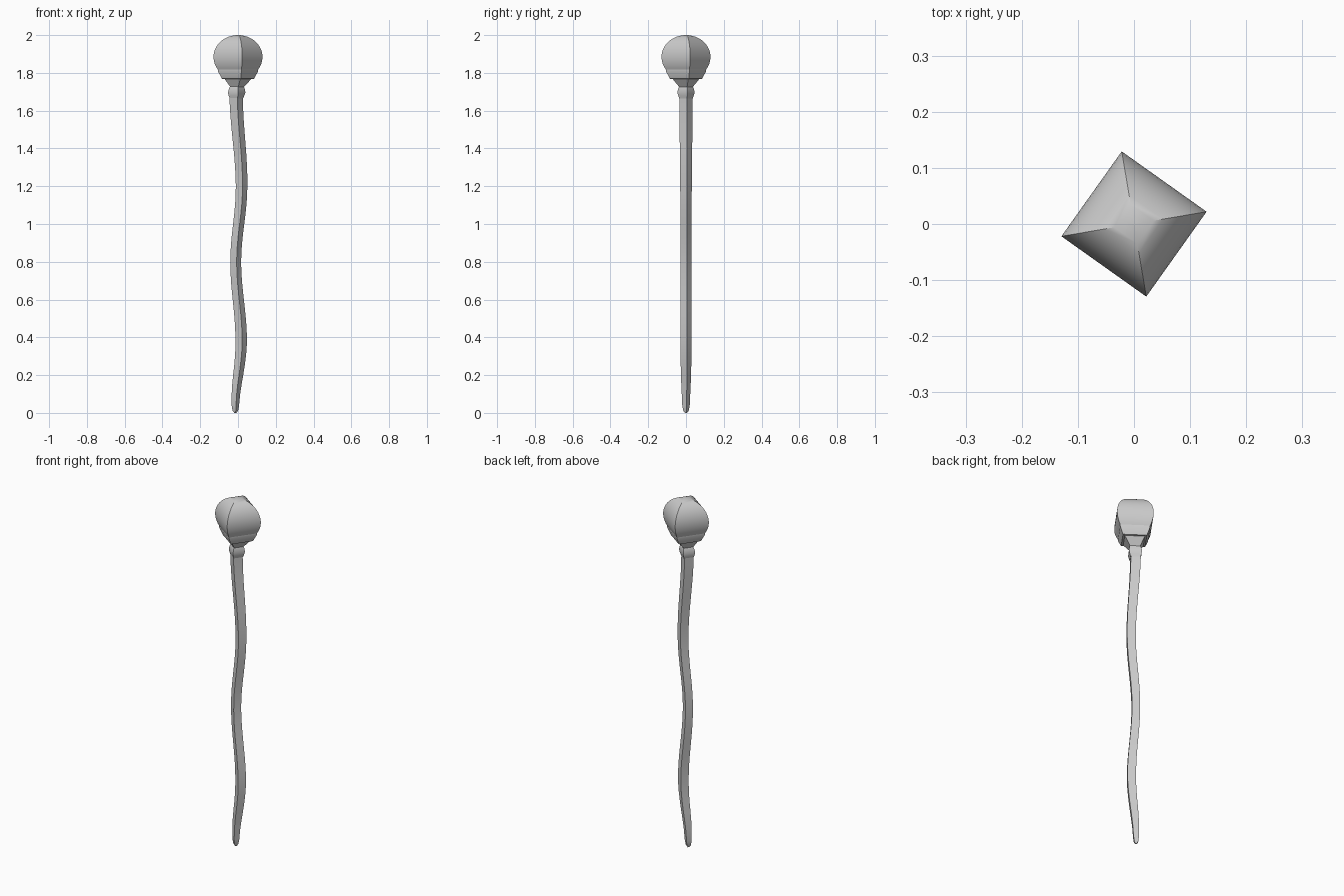
import bpy, bmesh, math

if "Cube" in bpy.data.objects:
    bpy.data.objects.remove(bpy.data.objects["Cube"])

SIDES = 4
TURN = math.radians(9.6)


def lathe(name, rings):
    """Skin a four-sided tube through (centre x, z, radius) rings and cap both ends."""
    bm = bmesh.new()
    loops = []
    for cx, z, r in rings:
        loops.append([bm.verts.new((cx + r * math.cos(TURN + i * math.tau / SIDES),
                                    r * math.sin(TURN + i * math.tau / SIDES), z))
                      for i in range(SIDES)])
    for a, b in zip(loops, loops[1:]):
        for i in range(SIDES):
            j = (i + 1) % SIDES
            bm.faces.new((a[i], a[j], b[j], b[i]))
    bm.faces.new(loops[0][::-1])
    bm.faces.new(loops[-1])
    bmesh.ops.remove_doubles(bm, verts=bm.verts, dist=1e-5)
    bmesh.ops.recalc_face_normals(bm, faces=bm.faces)
    mesh = bpy.data.meshes.new(name)
    bm.to_mesh(mesh)
    bm.free()
    ob = bpy.data.objects.new(name, mesh)
    bpy.context.collection.objects.link(ob)
    bpy.ops.object.select_all(action='DESELECT')
    ob.select_set(True)
    bpy.context.view_layer.objects.active = ob
    bpy.ops.object.shade_smooth_by_angle(angle=math.radians(32))
    return ob


def blend(keys, z, ease):
    """Interpolate (z, value) keys, optionally easing in and out of each one."""
    for (z0, v0), (z1, v1) in zip(keys, keys[1:]):
        if z <= z1:
            t = max(0, (z - z0) / (z1 - z0))
            if ease:
                t = (1 - math.cos(math.pi * t)) / 2
            return v0 + (v1 - v0) * t
    return keys[-1][1]


# Wavy shaft with a rounded tip
sway = [(0.03, -0.014), (0.38, 0.017), (0.8, -0.012), (1.2, 0.019), (1.7, -0.010)]
girth = [(0.0, 0.006), (0.012, 0.015), (0.04, 0.020), (0.19, 0.027), (0.38, 0.031),
         (0.8, 0.029), (1.2, 0.031), (1.47, 0.034), (1.68, 0.036)]
levels = [0.0, 0.012, 0.04] + [0.1 + 1.58 * i / 30 for i in range(31)]
lathe("shaft", [(blend(sway, z, True), z, blend(girth, z, False)) for z in levels])

# Collar and flared neck under the knob
lathe("collar", [(-0.008, 1.665, 0.036), (-0.008, 1.68, 0.042), (-0.007, 1.697, 0.047),
                 (-0.006, 1.72, 0.041), (-0.005, 1.73, 0.035)])
lathe("neck", [(-0.005, 1.725, 0.036), (0, 1.768, 0.072), (0, 1.769, 0.086),
               (0, 1.808, 0.108), (0, 1.820, 0.108)])

# Domed four-sided knob
knob = []
steps = 16
for i in range(steps + 1):
    a = math.radians(-35 + 125 * i / steps)
    height = 0.115 if a > 0 else 0.119
    knob.append((0, 1.885 + height * math.sin(a), max(0.1315 * math.cos(a), 0)))
lathe("knob", knob[:-1] + [(0, 2.0, 0.0005)])
